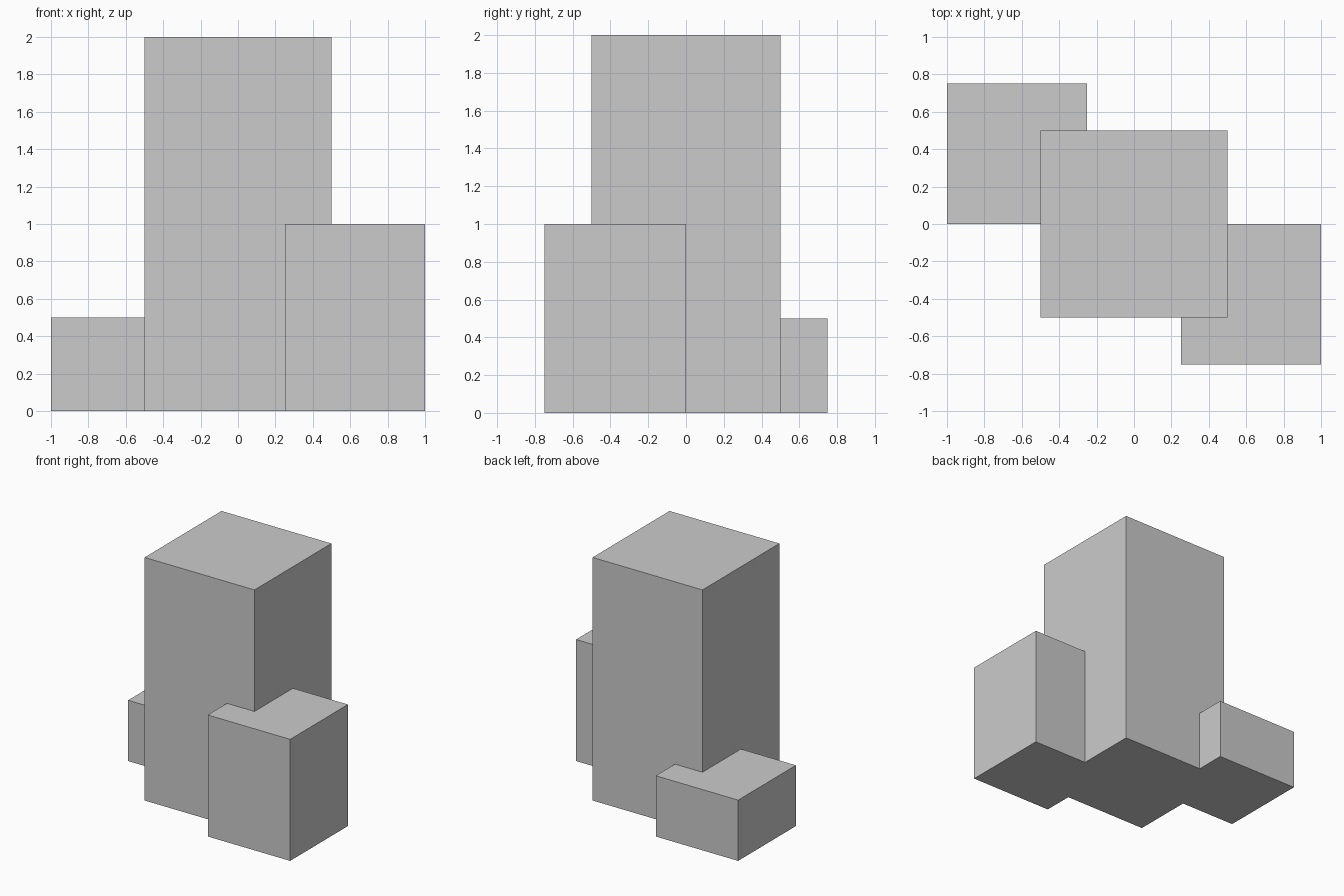
import bpy

if "Cube" in bpy.data.objects:
    bpy.data.objects.remove(bpy.data.objects["Cube"])


def block(name, x, y, z):
    """Box spanning the given (min, max) ranges."""
    spans = (x, y, z)
    bpy.ops.mesh.primitive_cube_add(size=1, location=[(a + b) / 2 for a, b in spans])
    ob = bpy.context.object
    ob.name = name
    ob.scale = [b - a for a, b in spans]
    bpy.ops.object.transform_apply(location=False, rotation=False, scale=True)
    return ob


# Tall central tower
block("main_tower", (-0.5, 0.5), (-0.5, 0.5), (0, 2))

# Medium block overlapping the front right corner
block("front_right_block", (0.25, 1), (-0.75, 0), (0, 1))

# Low block overlapping the back left corner
block("back_left_block", (-1, -0.25), (0, 0.75), (0, 0.5))
